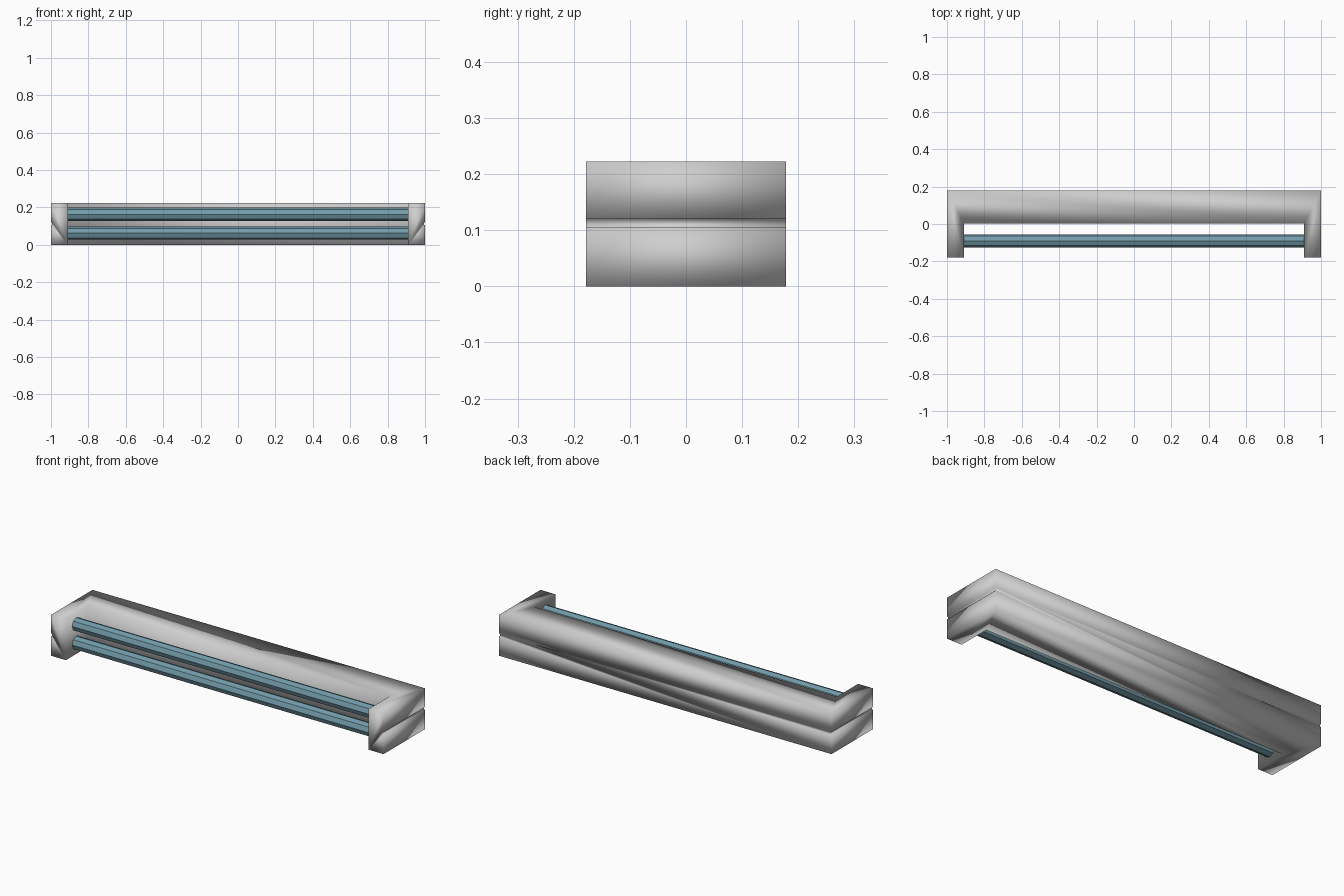
import bpy
import bmesh
from math import pi
from mathutils import Matrix

if "Cube" in bpy.data.objects:
    bpy.data.objects.remove(bpy.data.objects["Cube"])


def material(name, rgb):
    m = bpy.data.materials.new(name)
    m.use_nodes = True
    col = (*rgb, 1)
    m.diffuse_color = col
    m.node_tree.nodes["Principled BSDF"].inputs["Base Color"].default_value = col
    return m


def finish(bm, name, mat, smooth):
    bmesh.ops.recalc_face_normals(bm, faces=bm.faces)
    for f in bm.faces:
        f.smooth = smooth
    mesh = bpy.data.meshes.new(name)
    bm.to_mesh(mesh)
    bm.free()
    mesh.materials.append(mat)
    ob = bpy.data.objects.new(name, mesh)
    bpy.context.collection.objects.link(ob)
    return ob


grey = material("light grey metal", (0.62, 0.62, 0.62))
blue = material("blue glass", (0.17, 0.33, 0.40))

# Housing: a U-shaped channel with a shallow groove across each end
FRONT, INNER, BACK = -0.178, 0.003, 0.178
ARM, TOP = 0.91, 0.222
side = [(1, 0), (1, 0.105), (0.994, 0.105), (0.994, 0.12), (1, 0.12), (1, TOP)]

bm = bmesh.new()
cache = {}


def face(points):
    for p in points:
        if p not in cache:
            cache[p] = bm.verts.new(p)
    bm.faces.new([cache[p] for p in points])


for s in (-1, 1):
    # grooved outer end
    for (xa, za), (xb, zb) in zip(side, side[1:]):
        face([(s * xa, FRONT, za), (s * xb, FRONT, zb),
              (s * xb, BACK, zb), (s * xa, BACK, za)])
    # front of the arm and its inner wall
    face([(s * x, FRONT, z) for x, z in side]
         + [(s * ARM, FRONT, TOP), (s * ARM, FRONT, 0)])
    face([(s * ARM, FRONT, 0), (s * ARM, FRONT, TOP),
          (s * ARM, INNER, TOP), (s * ARM, INNER, 0)])

# long front wall, back wall, top and bottom
face([(-ARM, INNER, 0), (ARM, INNER, 0), (ARM, INNER, TOP), (-ARM, INNER, TOP)])
face([(x, BACK, z) for x, z in side] + [(-x, BACK, z) for x, z in reversed(side)])
for z in (0, TOP):
    half = [(1, BACK), (1, FRONT), (ARM, FRONT), (ARM, INNER)]
    face([(x, y, z) for x, y in half] + [(-x, y, z) for x, y in reversed(half)])
finish(bm, "housing", grey, True)

# Tubes running between the two arms
for name, z in (("lower_tube", 0.062), ("upper_tube", 0.163)):
    bm = bmesh.new()
    bmesh.ops.create_cone(bm, cap_ends=True, segments=8, radius1=0.035,
                          radius2=0.035, depth=2 * ARM,
                          matrix=Matrix.Rotation(pi / 2, 4, "Y"))
    tube = finish(bm, name, blue, False)
    tube.location = (0, -0.09, z)
